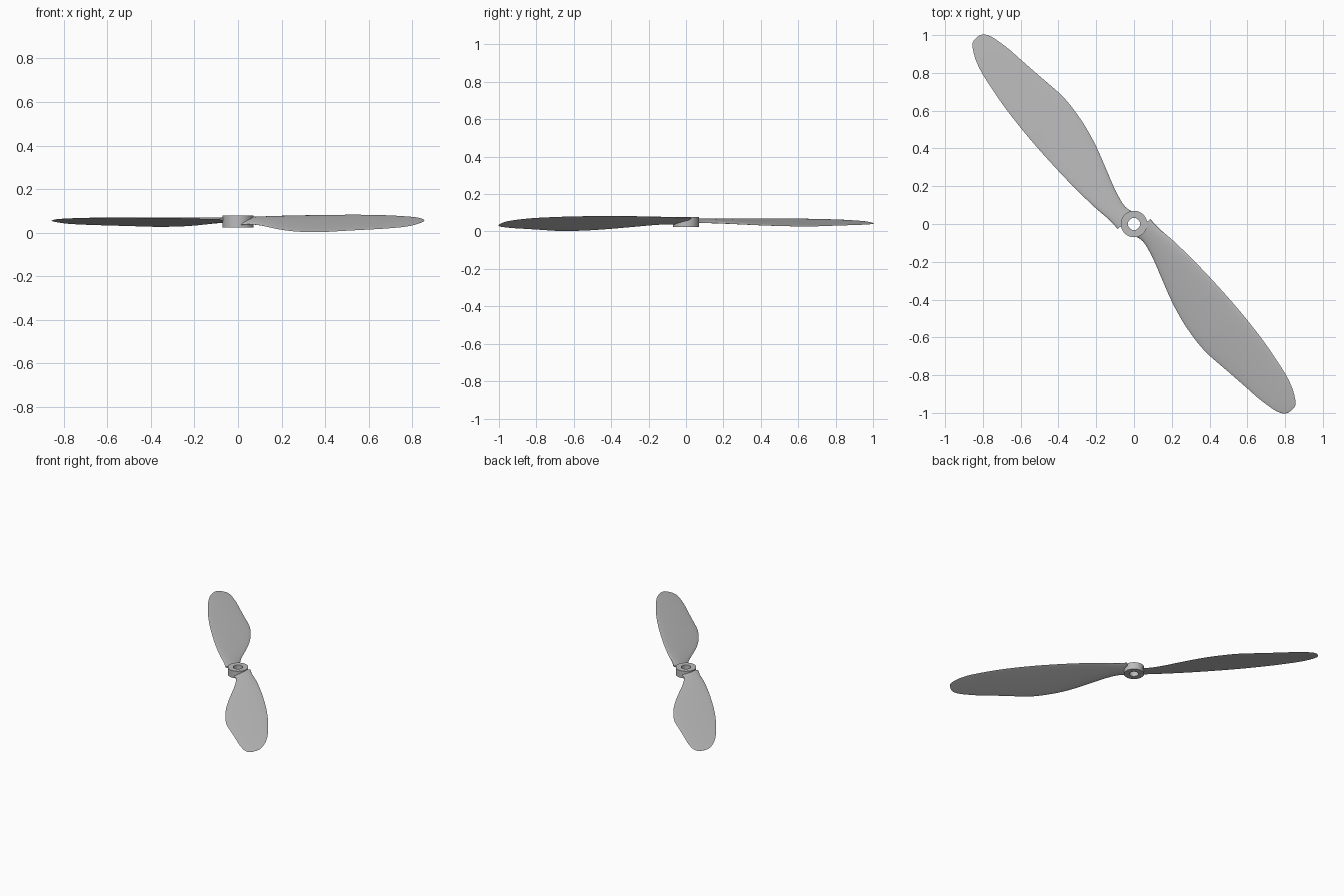
import bpy, bmesh, math
from mathutils import Vector

cube = bpy.data.objects.get("Cube")
if cube:
    bpy.data.objects.remove(cube, do_unlink=True)

grey = bpy.data.materials.new("plain_grey")
grey.use_nodes = True
colour = (0.5, 0.5, 0.5, 1)
grey.diffuse_color = colour
grey.node_tree.nodes["Principled BSDF"].inputs["Base Color"].default_value = colour


def finish(name, bm, angle):
    bmesh.ops.recalc_face_normals(bm, faces=bm.faces)
    mesh = bpy.data.meshes.new(name)
    bm.to_mesh(mesh)
    bm.free()
    obj = bpy.data.objects.new(name, mesh)
    bpy.context.collection.objects.link(obj)
    mesh.materials.append(grey)
    bpy.ops.object.select_all(action='DESELECT')
    obj.select_set(True)
    bpy.context.view_layer.objects.active = obj
    bpy.ops.object.shade_smooth_by_angle(angle=math.radians(angle))
    return obj


def loft(bm, rings, closed=False):
    # Join successive closed rings of vertices with quads
    pairs = list(zip(rings, rings[1:] + rings[:1])) if closed else list(zip(rings, rings[1:]))
    for a, b in pairs:
        n = len(a)
        for i in range(n):
            j = (i + 1) % n
            bm.faces.new((a[i], a[j], b[j], b[i]))


# Blade outline: distance along blade, leading edge, trailing edge, thickness
OUTLINE = [
    (0.036, 0.083, -0.045, 0.018), (0.10, 0.085, -0.024, 0.018),
    (0.20, 0.10, -0.041, 0.016), (0.32, 0.112, -0.078, 0.014),
    (0.44, 0.12, -0.114, 0.012), (0.55, 0.124, -0.138, 0.011),
    (0.64, 0.126, -0.149, 0.01), (0.72, 0.126, -0.153, 0.01),
    (0.79, 0.1245, -0.149, 0.009), (0.92, 0.118, -0.129, 0.008),
    (1.05, 0.104, -0.11, 0.007), (1.13, 0.092, -0.099, 0.006),
    (1.19, 0.077, -0.086, 0.005), (1.235, 0.059, -0.074, 0.004),
    (1.268, 0.04, -0.058, 0.003), (1.285, 0.024, -0.04, 0.002),
    (1.291, 0.006, -0.02, 0.001),
]


def spline(points, steps):
    # Smooth curve through all the points
    pts = [Vector(p) for p in points]
    out = []
    for i in range(len(pts) - 1):
        a, b, c, d = pts[max(i - 1, 0)], pts[i], pts[i + 1], pts[min(i + 2, len(pts) - 1)]
        for k in range(steps):
            t = k / steps
            out.append(b + (c - a) * (t / 2) + (a * 2 - b * 5 + c * 4 - d) * (t * t / 2)
                       + (b * 3 - a - c * 3 + d) * (t ** 3 / 2))
    return out + [pts[-1]]


def blade(name, side, pitch, height):
    along = Vector((0.65, -0.76, 0)) * side
    across = Vector((0.76, 0.65, 0)) * side
    count = 12
    # Leaf section: rounded top, nearly flat underside
    us = [i / count for i in range(count + 1)]
    section = [(u, 0.75) for u in us] + [(u, -0.3) for u in us[-2:0:-1]]
    bm = bmesh.new()
    rings = []
    for s, lead, trail, thick in spline(OUTLINE, 3):
        ring = []
        for u, k in section:
            w = (1 - math.cos(math.pi * u)) / 2
            t = lead + (trail - lead) * w
            z = height + pitch * t + thick * k * math.sin(math.pi * u)
            ring.append(bm.verts.new(along * s + across * t + Vector((0, 0, z))))
        rings.append(ring)
    loft(bm, rings)
    bm.faces.new(rings[0])
    bm.faces.new(rings[-1])
    return finish(name, bm, 40)


blade("right_blade", 1, 0.285, 0.046)
blade("left_blade", -1, 0.15, 0.050)

# Hub: short tube with a shaft hole
bm = bmesh.new()
sides = 48
rings = []
for r, z in ((0.07, 0.024), (0.07, 0.078), (0.032, 0.078), (0.032, 0.024)):
    rings.append([bm.verts.new((r * math.cos(math.tau * i / sides),
                                r * math.sin(math.tau * i / sides), z)) for i in range(sides)])
loft(bm, rings, closed=True)
finish("hub", bm, 30)
